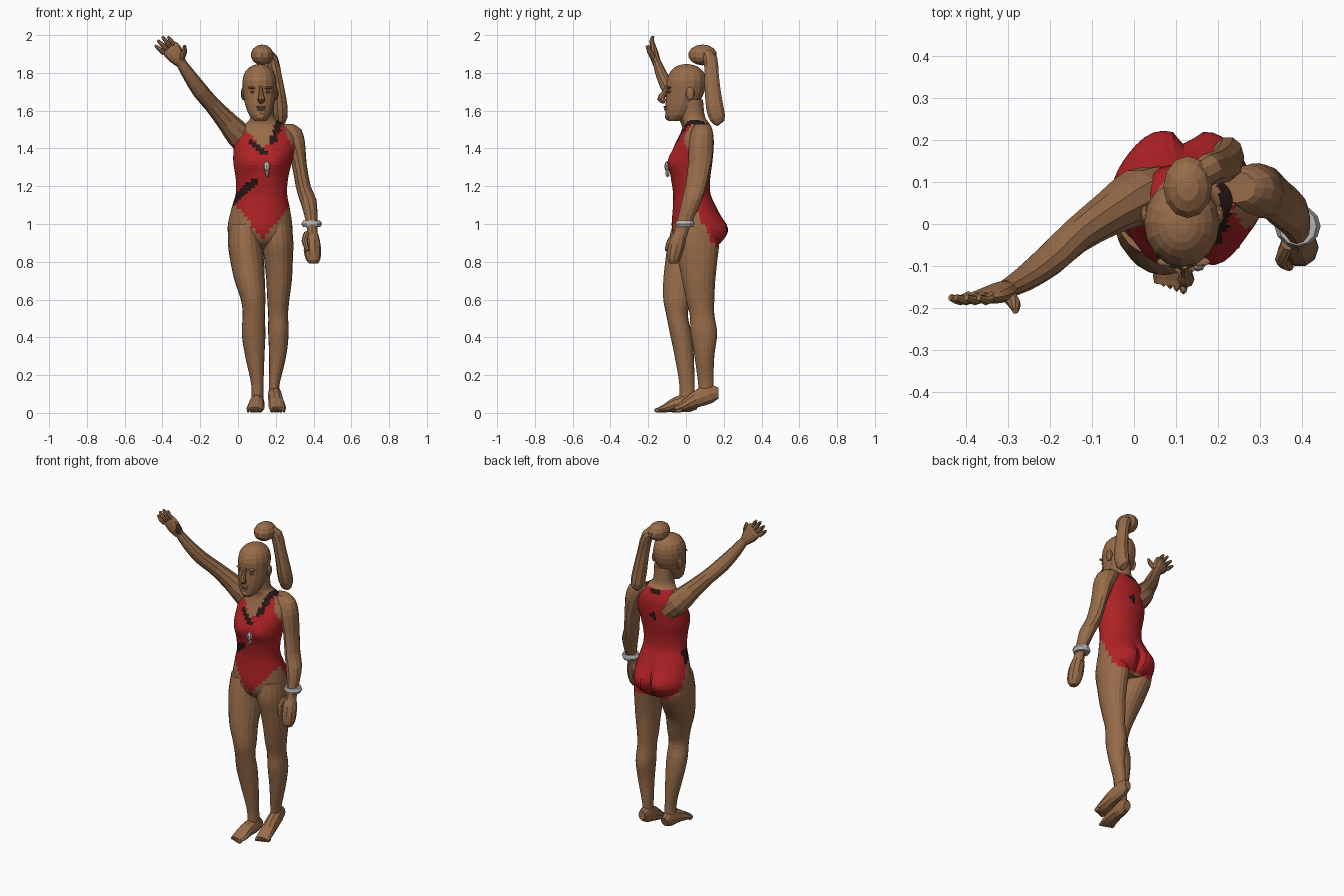
import bpy, bmesh, math
from mathutils import Vector


def mat(name, rgb):
    m = bpy.data.materials.new(name)
    m.diffuse_color = (*rgb, 1)
    return m


MATS = [mat("brown_skin", (0.31, 0.15, 0.068)), mat("red_fabric", (0.43, 0.016, 0.019)),
        mat("dark_strap", (0.022, 0.008, 0.007)), mat("silver", (0.48, 0.45, 0.43))]
SKIN, RED, DARK, SILVER = range(4)


def spline(pts, sub):
    """Catmull-Rom interpolation of tuples."""
    out = []
    for i in range(len(pts) - 1):
        a, b, c, d = (pts[max(0, min(len(pts) - 1, i + k))] for k in (-1, 0, 1, 2))
        for s in range(sub):
            t = s / sub
            out.append(tuple(0.5 * (2 * q + (r - p) * t + (2 * p - 5 * q + 4 * r - e) * t * t
                             + (3 * q - p - 3 * r + e) * t ** 3) for p, q, r, e in zip(a, b, c, d)))
    return out + [tuple(pts[-1])]


def skin_rings(name, rings, material=SKIN, paint=None, warp=None):
    bm = bmesh.new()
    vs = [[bm.verts.new(warp(p) if warp else p) for p in r] for r in rings]
    n = len(vs[0])
    for a, b in zip(vs, vs[1:]):
        for i in range(n):
            bm.faces.new((a[i], a[(i + 1) % n], b[(i + 1) % n], b[i]))
    bm.faces.new(vs[0])
    bm.faces.new(vs[-1])
    return finish(name, bm, material, paint)


def finish(name, bm, material=SKIN, paint=None):
    bmesh.ops.recalc_face_normals(bm, faces=bm.faces)
    for f in bm.faces:
        f.material_index = paint(f.calc_center_median()) if paint else material
    me = bpy.data.meshes.new(name)
    bm.to_mesh(me)
    bm.free()
    for m in MATS:
        me.materials.append(m)
    ob = bpy.data.objects.new(name, me)
    bpy.context.collection.objects.link(ob)
    return ob


def circle(n):
    return [(math.cos(2 * math.pi * i / n), math.sin(2 * math.pi * i / n)) for i in range(n)]


def stack(name, boxes, n=14, sub=2, **kw):
    """Level oval rings from extents (z, x0, x1, y0, y1)."""
    rings = []
    for z, x0, x1, y0, y1 in spline(boxes, sub):
        rings.append([Vector(((x0 + x1) / 2 + c * (x1 - x0) / 2, (y0 + y1) / 2 + s * (y1 - y0) / 2, z))
                      for c, s in circle(n)])
    return skin_rings(name, rings, **kw)


def tube(name, pts, ref=(0, 1, 0), n=10, sub=2, **kw):
    """Oval tube along a path of (x, y, z, half width, half depth)."""
    p = spline(pts, sub)
    rings = []
    for i, q in enumerate(p):
        t = Vector(p[min(i + 1, len(p) - 1)][:3]) - Vector(p[max(i - 1, 0)][:3])
        u = t.cross(Vector(ref)).normalized()
        v = t.cross(u).normalized()
        rings.append([Vector(q[:3]) + u * q[3] * c + v * q[4] * s for c, s in circle(n)])
    return skin_rings(name, rings, **kw)


def ball(name, loc, size, material=SKIN, seg=12):
    bm = bmesh.new()
    bmesh.ops.create_uvsphere(bm, u_segments=seg, v_segments=seg // 2 + 1, radius=1)
    for v in bm.verts:
        v.co = Vector(loc) + Vector(a * b for a, b in zip(v.co, size))
    return finish(name, bm, material)


def near(p, a, b, w):
    """Is p within w of segment ab in the front (x, z) plane?"""
    p, a, b = Vector((p.x, p.z)), Vector(a), Vector(b)
    t = max(0, min(1, (p - a).dot(b - a) / (b - a).length_squared))
    return (p - a - (b - a) * t).length < w


def suit(p):
    """Swimsuit outline and strap."""
    dx, front = abs(p.x - 0.13), p.y < 0.06
    if front and near(p, (-0.05, 1.10), (0.08, 1.22), 0.021):
        return DARK
    if p.y < 0.1 and near(p, (0.225, 1.56), (0.185, 1.44), 0.018):
        return DARK
    if front and near(p, (0.07, 1.43), (0.14, 1.375), 0.014):
        return DARK
    if not front and (near(p, (0.12, 1.36), (0.13, 1.38), 0.02) or near(p, (0.11, 1.525), (0.15, 1.525), 0.015)):
        return DARK
    if p.z > 1.3:
        if front:
            ok = p.z < 1.39 + 1.3 * dx and dx < 0.16 - 0.4 * (p.z - 1.4)
        else:
            ok = p.z < 1.535 and dx < 0.155 - 0.2 * (p.z - 1.4)
    elif p.y < 0.03:
        ok = p.z > 0.92 + 1.25 * dx
    else:
        ok = p.z > max(0.88, min(0.92 + 1.25 * dx, 1.13 - 1.9 * (p.y - 0.02)))
    return RED if ok else SKIN


def curves(p):
    """Bust and seat bulges."""
    bump = lambda cx, cz, r: math.exp(-((p.x - cx) ** 2 + (p.z - cz) ** 2) / r ** 2)
    q = p.copy()
    if p.y < 0.03:
        q.y -= 0.03 * (bump(0.055, 1.33, 0.06) + bump(0.205, 1.33, 0.06))
    if p.y > 0.1:
        q.y += 0.03 * (bump(0.045, 0.97, 0.07) + bump(0.2, 0.97, 0.07))
        q.y -= 0.035 * math.exp(-((p.x - 0.125) / 0.018) ** 2 - ((p.z - 0.96) / 0.08) ** 2)
    return q


# torso and neck
stack("torso", [(0.87, 0.05, 0.2, 0.0, 0.15), (0.91, -0.035, 0.28, -0.05, 0.185), (0.98, -0.055, 0.288, -0.075, 0.2),
                (1.08, -0.035, 0.275, -0.07, 0.165), (1.16, -0.012, 0.26, -0.068, 0.13),
                (1.24, -0.012, 0.265, -0.078, 0.128), (1.33, -0.025, 0.285, -0.078, 0.14),
                (1.42, -0.02, 0.305, -0.058, 0.147), (1.48, 0.0, 0.29, -0.03, 0.143),
                (1.53, 0.04, 0.235, -0.015, 0.125), (1.57, 0.068, 0.192, -0.025, 0.1),
                (1.66, 0.068, 0.19, -0.03, 0.09)], n=44, sub=5, paint=suit, warp=curves)

# legs
stack("right_leg", [(1.0, -0.045, 0.12, -0.07, 0.15), (0.9, -0.053, 0.128, -0.095, 0.165), (0.8, -0.04, 0.138, -0.11, 0.12),
                    (0.7, -0.018, 0.142, -0.12, 0.06), (0.6, 0.015, 0.145, -0.12, 0.03), (0.52, 0.025, 0.142, -0.105, 0.01),
                    (0.42, 0.02, 0.145, -0.085, 0.03), (0.3, 0.038, 0.14, -0.06, 0.042), (0.15, 0.07, 0.135, -0.035, 0.045),
                    (0.05, 0.07, 0.135, -0.035, 0.05)], n=20, sub=4, paint=suit)
stack("left_leg", [(1.0, 0.12, 0.285, -0.05, 0.16), (0.9, 0.125, 0.293, -0.06, 0.175), (0.8, 0.14, 0.29, -0.04, 0.165),
                   (0.7, 0.15, 0.285, -0.02, 0.155), (0.6, 0.155, 0.272, 0.0, 0.15), (0.52, 0.16, 0.265, 0.02, 0.15),
                   (0.42, 0.16, 0.268, 0.025, 0.165), (0.3, 0.165, 0.255, 0.045, 0.15), (0.15, 0.165, 0.22, 0.065, 0.145),
                   (0.08, 0.165, 0.22, 0.07, 0.15)], n=20, sub=4, paint=suit)

# feet and toes
UP = (0, 0, 1)
tube("right_foot", [(0.105, 0.065, 0.045, 0.025, 0.03), (0.104, 0.02, 0.055, 0.036, 0.053), (0.098, -0.05, 0.045, 0.042, 0.042),
                    (0.092, -0.11, 0.024, 0.048, 0.023), (0.088, -0.145, 0.016, 0.04, 0.014)], ref=UP)
tube("left_foot", [(0.19, 0.172, 0.105, 0.022, 0.03), (0.192, 0.125, 0.1, 0.034, 0.052), (0.2, 0.05, 0.07, 0.04, 0.045),
                   (0.207, -0.02, 0.032, 0.046, 0.026), (0.21, -0.06, 0.018, 0.042, 0.015)], ref=UP)
for side, x0, y0 in (("right", 0.088, -0.14), ("left", 0.21, -0.055)):
    s = 1 if side == "right" else -1
    for i in range(5):
        ball(side + "_toe", (x0 + s * (0.03 - 0.016 * i), y0 - 0.008 + 0.006 * i, 0.014),
             (0.011 - 0.001 * i, 0.021, 0.013), seg=8)

# hanging left arm, fist and bracelet
stack("left_arm", [(1.53, 0.2, 0.29, 0.05, 0.125), (1.5, 0.2, 0.335, 0.03, 0.14), (1.43, 0.24, 0.355, 0.015, 0.145),
                   (1.32, 0.283, 0.363, 0.012, 0.135), (1.2, 0.305, 0.385, -0.005, 0.11), (1.13, 0.325, 0.415, -0.022, 0.085),
                   (1.05, 0.35, 0.42, -0.04, 0.05), (0.97, 0.365, 0.42, -0.06, 0.015), (0.93, 0.355, 0.425, -0.075, 0.005)],
      n=12)
stack("left_fist", [(0.96, 0.365, 0.42, -0.06, 0.0), (0.92, 0.352, 0.432, -0.085, 0.003), (0.86, 0.348, 0.44, -0.1, -0.01),
                    (0.81, 0.36, 0.435, -0.1, -0.03), (0.79, 0.38, 0.42, -0.085, -0.045)], n=10)
tube("left_thumb", [(0.365, -0.05, 0.95, 0.016, 0.016), (0.352, -0.085, 0.91, 0.016, 0.016),
                    (0.37, -0.103, 0.86, 0.012, 0.01)], n=8)
tube("bracelet", [(0.39, -0.005, 0.983, 0.045, 0.045), (0.39, -0.005, 1.0, 0.055, 0.05),
                  (0.39, -0.005, 1.018, 0.045, 0.046)], n=12, sub=1, material=SILVER)

# raised right arm and open hand
tube("right_arm", [(0.07, 0.08, 1.4, 0.06, 0.06), (0.01, 0.065, 1.465, 0.07, 0.068), (-0.06, 0.025, 1.545, 0.055, 0.053),
                   (-0.14, -0.03, 1.635, 0.043, 0.042), (-0.2, -0.085, 1.705, 0.043, 0.038),
                   (-0.26, -0.13, 1.79, 0.035, 0.03), (-0.305, -0.155, 1.86, 0.026, 0.022)])
tube("right_palm", [(-0.3, -0.155, 1.85, 0.028, 0.022), (-0.325, -0.165, 1.885, 0.044, 0.024),
                    (-0.35, -0.172, 1.92, 0.05, 0.018), (-0.363, -0.175, 1.935, 0.045, 0.012)])
for base, tip in (((-0.392, 1.905), (-0.438, 1.945)), ((-0.378, 1.925), (-0.425, 1.972)),
                  ((-0.36, 1.94), (-0.4, 1.992)), ((-0.338, 1.945), (-0.37, 1.992))):
    tube("right_finger", [(base[0], -0.172, base[1], 0.013, 0.013),
                          ((base[0] + tip[0]) / 2, -0.182, (base[1] + tip[1]) / 2, 0.012, 0.012),
                          (tip[0], -0.175, tip[1], 0.007, 0.008)], n=8)
tube("right_thumb", [(-0.305, -0.165, 1.87, 0.018, 0.018), (-0.285, -0.19, 1.91, 0.015, 0.015),
                     (-0.283, -0.207, 1.945, 0.008, 0.008)], n=8)

# head and face
stack("head", [(1.545, 0.09, 0.145, -0.095, -0.04), (1.575, 0.06, 0.172, -0.108, 0.02), (1.635, 0.037, 0.192, -0.108, 0.065),
               (1.7, 0.026, 0.202, -0.102, 0.098), (1.76, 0.024, 0.204, -0.102, 0.106), (1.81, 0.04, 0.187, -0.08, 0.09),
               (1.838, 0.075, 0.152, -0.045, 0.05), (1.846, 0.105, 0.125, -0.01, 0.015)], n=16)
tube("nose", [(0.12, -0.098, 1.73, 0.009, 0.01), (0.122, -0.118, 1.69, 0.012, 0.014), (0.124, -0.133, 1.663, 0.02, 0.02),
              (0.122, -0.11, 1.647, 0.016, 0.012)], n=8)
ball("upper_lip", (0.121, -0.108, 1.619, ), (0.026, 0.012, 0.007), seg=8)
ball("lower_lip", (0.121, -0.106, 1.607), (0.022, 0.012, 0.007), seg=8)
ball("chin", (0.119, -0.09, 1.57), (0.03, 0.022, 0.022), seg=10)
for s in (-1, 1):
    ball("brow", (0.118 + s * 0.038, -0.09, 1.722), (0.028, 0.012, 0.007), seg=8)
    ball("eye", (0.118 + s * 0.036, -0.089, 1.7), (0.017, 0.009, 0.008), seg=8)
    ball("ear", (0.115 + s * 0.088, 0.022, 1.69), (0.012, 0.024, 0.036), seg=10)

# bun and ponytail
ball("hair_bun", (0.128, 0.088, 1.895), (0.06, 0.076, 0.055))
tube("ponytail", [(0.14, 0.1, 1.9, 0.035, 0.035), (0.178, 0.13, 1.87, 0.035, 0.038), (0.198, 0.135, 1.79, 0.032, 0.04),
                  (0.213, 0.142, 1.7, 0.036, 0.044), (0.222, 0.152, 1.62, 0.04, 0.048), (0.225, 0.168, 1.56, 0.036, 0.044),
                  (0.228, 0.185, 1.535, 0.02, 0.025)])

# whistle and its cord
ball("whistle", (0.152, -0.1, 1.305), (0.018, 0.014, 0.028), SILVER, 8)
ball("whistle_tip", (0.155, -0.098, 1.27), (0.01, 0.012, 0.022), SILVER, 8)
